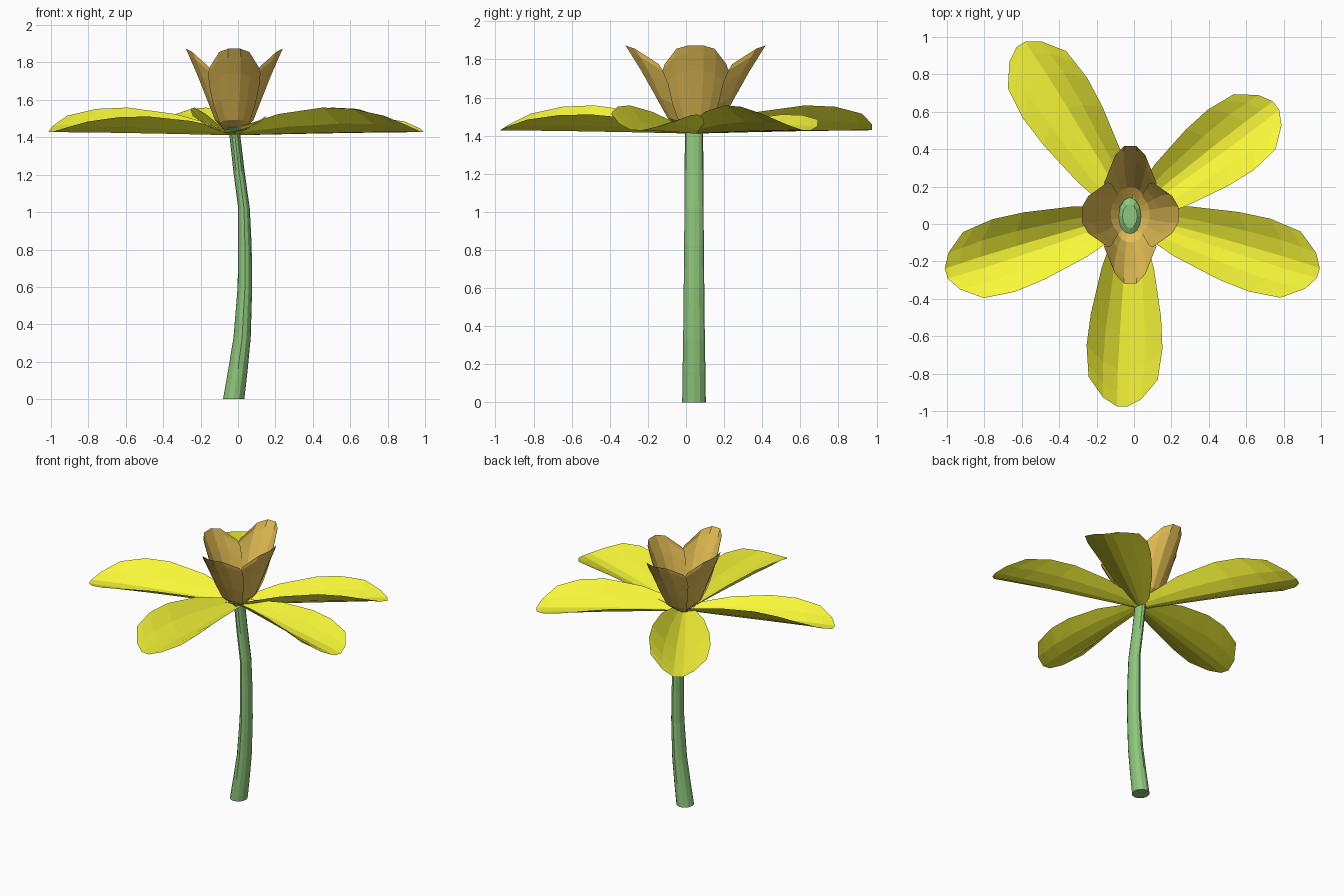
import bpy, bmesh
from math import sin, cos, pi, radians

if "Cube" in bpy.data.objects:
    bpy.data.objects.remove(bpy.data.objects["Cube"])

CX, CY = -0.02, 0.045


def material(name, col):
    m = bpy.data.materials.new(name)
    m.diffuse_color = (*col, 1)
    m.use_nodes = True
    m.node_tree.nodes["Principled BSDF"].inputs["Base Color"].default_value = m.diffuse_color
    return m


YELLOW = material("yellow", (0.93, 0.93, 0.04))
GOLD = material("gold", (0.78, 0.52, 0.09))
GREEN = material("green", (0.27, 0.57, 0.20))


def lerp(table, t):
    for (a, va), (b, vb) in zip(table, table[1:]):
        if t <= b:
            return va + (vb - va) * (t - a) / (b - a)
    return table[-1][1]


def finish(bm, name, mat):
    me = bpy.data.meshes.new(name)
    bm.to_mesh(me)
    bm.free()
    me.materials.append(mat)
    ob = bpy.data.objects.new(name, me)
    bpy.context.collection.objects.link(ob)
    return ob


def sheet(name, point, ts, us, mat):
    bm = bmesh.new()
    rows = [[bm.verts.new(point(t, u)) for u in us] for t in ts]
    for r0, r1 in zip(rows, rows[1:]):
        for i in range(len(us) - 1):
            bm.faces.new((r0[i], r1[i], r1[i + 1], r0[i + 1]))
    return finish(bm, name, mat)


def tube(name, rings, mat, sides=12):
    bm = bmesh.new()
    loops = [[bm.verts.new((x + rx * cos(2 * pi * k / sides),
                            CY - 0.003 + ry * sin(2 * pi * k / sides), z))
              for k in range(sides)] for x, z, rx, ry in rings]
    for a, b in zip(loops, loops[1:]):
        for k in range(sides):
            j = (k + 1) % sides
            bm.faces.new((a[k], a[j], b[j], b[k]))
    bm.faces.new(loops[0][::-1])
    bm.faces.new(loops[-1])
    return finish(bm, name, mat)


# curved, tapering stem
tube("stem", [(-0.023, 0, 0.057, 0.062), (0.000, 0.16, 0.052, 0.060),
              (0.022, 0.33, 0.046, 0.057), (0.037, 0.6, 0.039, 0.054),
              (0.037, 0.82, 0.036, 0.052), (0.032, 1.02, 0.031, 0.050),
              (0.005, 1.22, 0.030, 0.049), (-0.018, 1.42, 0.029, 0.048)], GREEN)

# flower heart hidden inside the cup
tube("flower_heart", [(-0.02, 1.415, 0.028, 0.047), (-0.022, 1.455, 0.06, 0.1),
                      (-0.022, 1.475, 0.04, 0.065)], GREEN)

US = (-1, -0.55, -0.15, 0.15, 0.55, 1)

# five spreading, cupped outer petals
WIDTH = [(0, 0.06), (0.3, 0.14), (0.6, 0.188), (0.8, 0.203), (1, 0.185)]
LIFT = [(0, 0.04), (0.3, 0.11), (0.6, 0.14), (0.8, 0.13), (1, 0.09)]
for n, (ang, length) in enumerate([(122.6, 1.09), (37, 0.98), (-17, 1.055),
                                   (-92.5, 1.025), (197.5, 1.035)]):
    d = (cos(radians(ang)), sin(radians(ang)))

    def outer(t, u):
        r = 0.03 + (length - 0.03) * t * (1 - 0.155 * u * u)
        w = lerp(WIDTH, t) * u                    # +u is the clockwise side
        z = 1.41 + 0.015 * t + lerp(LIFT, t) * abs(u) ** 1.6 * (1 if u > 0 else 0.66)
        return (CX + d[0] * r + d[1] * w, CY + d[1] * r - d[0] * w, z)

    sheet(f"outer_petal_{n + 1}", outer, (0, 0.15, 0.3, 0.45, 0.6, 0.8, 0.92, 1),
          US[::-1], YELLOW)

# four upright petals forming an oval cup
IN_W = [(0, 0.05), (0.2, 0.09), (0.45, 0.115), (0.75, 0.137), (0.9, 0.14), (1, 0.13)]
IN_R = [(0, 0.04), (0.15, 0.105), (0.4, 0.15), (0.7, 0.205), (1, 0.265)]
for n in range(4):
    d = (round(cos(n * pi / 2)), round(sin(n * pi / 2)))

    def inner(t, u):
        tt = t * (1 - 0.18 * u ** 4 - 0.04 * u * u)
        w = lerp(IN_W, t) * u
        r = lerp(IN_R, tt) - 0.085 * u * u * min(1, 0.2 + t)
        return (CX + d[0] * r + d[1] * w,
                CY + 0.005 + (d[1] * r - d[0] * w) * (1.42 if d[1] else 1.24),
                1.425 + 0.45 * tt)

    sheet(f"inner_petal_{n + 1}", inner, (0, 0.15, 0.4, 0.7, 0.9, 1),
          (1, 0.62, 0.25, -0.25, -0.62, -1), GOLD)
